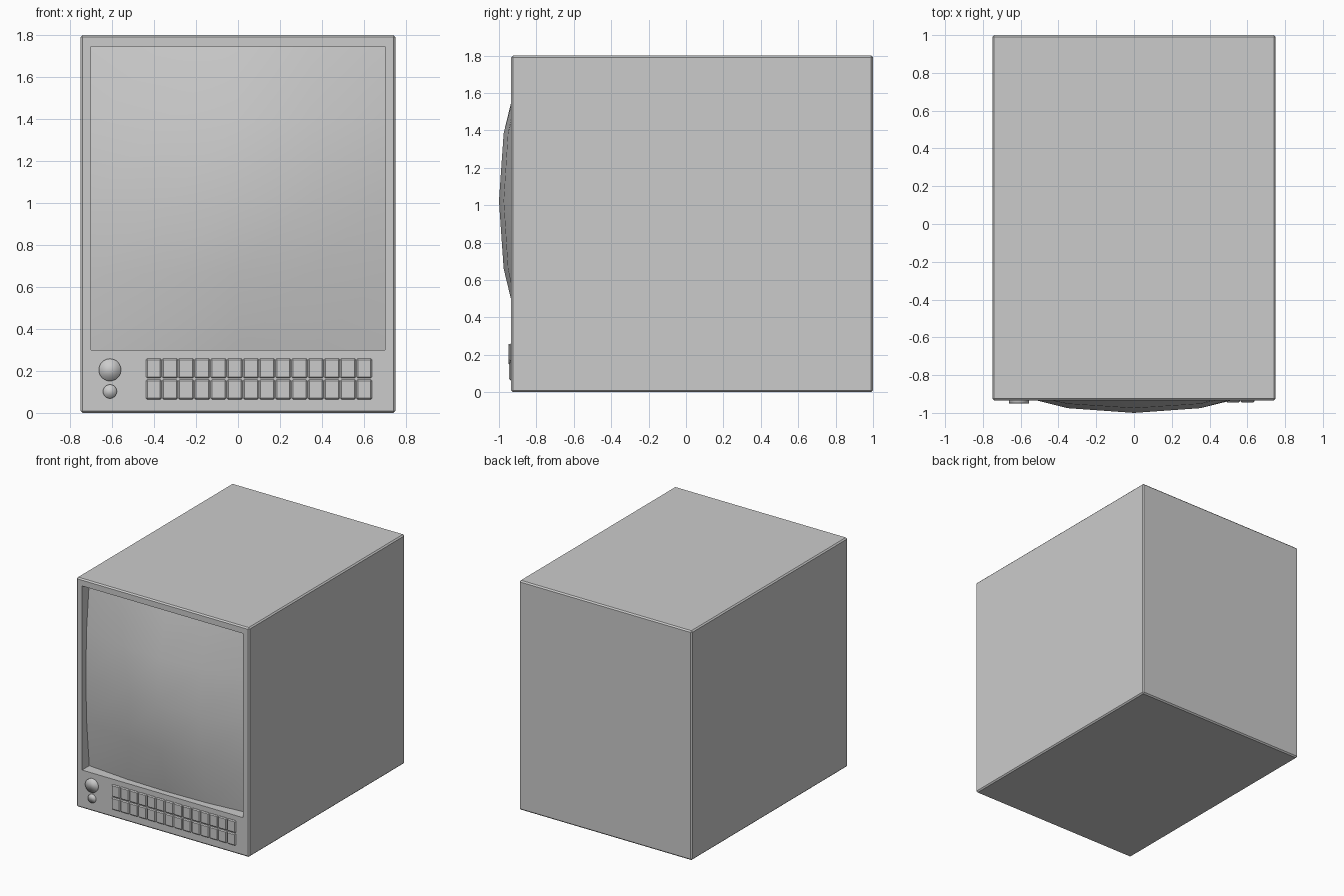
import bpy, bmesh
from mathutils import Matrix, Vector

if "Cube" in bpy.data.objects:
    bpy.data.objects.remove(bpy.data.objects["Cube"])

FRONT = -0.935                      # plane of the front panel
X1, Z0, Z1 = 0.70, 0.30, 1.745      # screen opening


def finish(bm, name, angle=None):
    bmesh.ops.recalc_face_normals(bm, faces=bm.faces)
    me = bpy.data.meshes.new(name)
    bm.to_mesh(me)
    bm.free()
    ob = bpy.data.objects.new(name, me)
    bpy.context.collection.objects.link(ob)
    if angle:
        bpy.ops.object.select_all(action='DESELECT')
        ob.select_set(True)
        bpy.context.view_layer.objects.active = ob
        bpy.ops.object.shade_smooth_by_angle(angle=angle)
    return ob


def box(lo, hi, bevel):
    lo, hi = Vector(lo), Vector(hi)
    bm = bmesh.new()
    bmesh.ops.create_cube(bm, size=1, matrix=Matrix.Translation((lo + hi) / 2)
                          @ Matrix.Diagonal((*(hi - lo), 1)))
    bmesh.ops.bevel(bm, geom=bm.edges[:], offset=bevel, segments=1,
                    profile=0.5, affect='EDGES')
    return bm


# Cabinet: bevelled box with an opening in the front face
bm = box((-0.75, FRONT, 0), (0.75, 1.0, 1.8), 0.01)
bm.normal_update()
face = min(bm.faces, key=lambda f: f.calc_center_median().y)
bmesh.ops.inset_region(bm, faces=[face], thickness=0.04)
for v in face.verts:
    v.co.x = X1 if v.co.x > 0 else -X1
    v.co.z = Z1 if v.co.z > 0.9 else Z0
bmesh.ops.delete(bm, geom=[face], context='FACES_ONLY')
finish(bm, "cabinet")

# Bulging screen: 4 x 4 faceted dome
DROP = {(0, 0): 0.0, (0, 1): 0.025, (1, 1): 0.048,
        (0, 2): 0.112, (1, 2): 0.122, (2, 2): 0.155}


def screen_grid():
    bm = bmesh.new()
    bmesh.ops.create_grid(bm, x_segments=4, y_segments=4, size=1)
    for v in bm.verts:
        u, w = v.co.x, v.co.y
        key = tuple(sorted((round(abs(u) * 2), round(abs(w) * 2))))
        v.co = (u * X1, -1.0 + DROP[key], (Z0 + Z1) / 2 + w * (Z1 - Z0) / 2)
    return bm


screen = finish(screen_grid(), "screen", 0.6)
if screen.data.polygons[0].normal.y > 0:
    screen.data.flip_normals()

# Recess walls running from the screen edge to the front panel
bm = screen_grid()
old_faces = bm.faces[:]
rim = [e for e in bm.edges if e.is_boundary]
new = bmesh.ops.extrude_edge_only(bm, edges=rim)["geom"]
for v in new:
    if isinstance(v, bmesh.types.BMVert):
        v.co.y = FRONT
bmesh.ops.delete(bm, geom=old_faces, context='FACES')
bm.normal_update()
finish(bm, "screen_surround")

# Two round knobs, softly shaded
for name, z, r, d in (("large_knob", 0.205, 0.053, 0.014),
                      ("small_knob", 0.102, 0.033, 0.010)):
    bm = bmesh.new()
    bmesh.ops.create_cone(bm, cap_ends=True, segments=32, radius1=r, radius2=r,
                          depth=d + 0.01,
                          matrix=Matrix.Translation((-0.61, FRONT - d / 2 + 0.005, z))
                          @ Matrix.Rotation(1.5707963, 4, 'X'))
    finish(bm, name, 3.14)

# Two rows of fourteen push buttons
PITCH = 1.08 / 14
for row, z in enumerate((0.064, 0.165)):
    for i in range(14):
        x = -0.44 + i * PITCH
        bm = box((x + 0.001, FRONT - 0.01, z),
                 (x + PITCH - 0.001, FRONT + 0.012, z + 0.095), 0.007)
        finish(bm, f"button_{row + 1}_{i + 1}")
